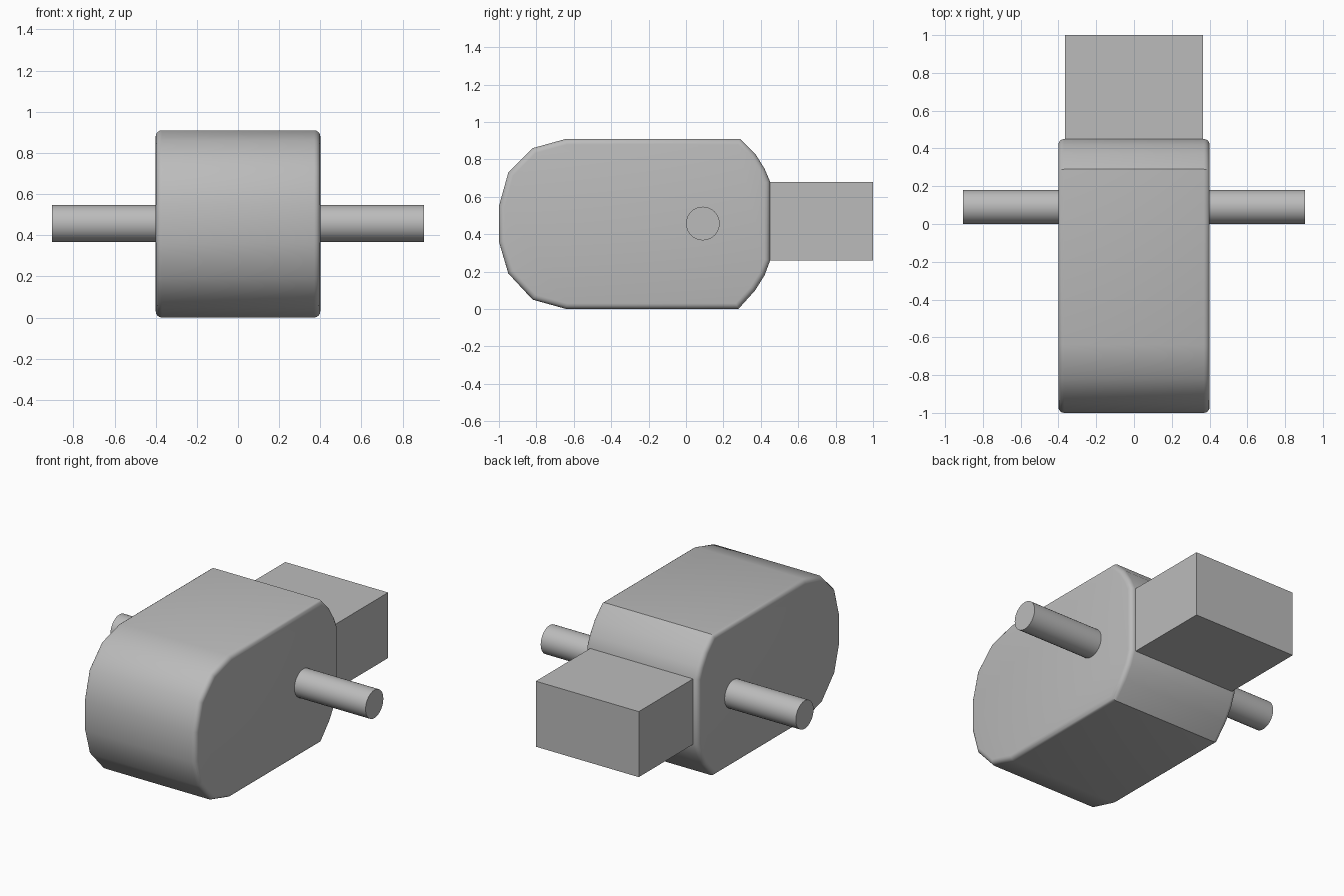
import bpy, bmesh, math

cube = bpy.data.objects.get("Cube")
if cube:
    bpy.data.objects.remove(cube, do_unlink=True)

grey = bpy.data.materials.new("plain grey")
grey.use_nodes = True
colour = (0.5, 0.5, 0.5, 1)
grey.diffuse_color = colour
grey.node_tree.nodes["Principled BSDF"].inputs["Base Color"].default_value = colour


def finish(obj, name, angle=30):
    obj.name = name
    obj.data.materials.append(grey)
    bpy.ops.object.select_all(action="DESELECT")
    obj.select_set(True)
    bpy.context.view_layer.objects.active = obj
    for mod in list(obj.modifiers):
        bpy.ops.object.modifier_apply(modifier=mod.name)
    bpy.ops.object.shade_smooth_by_angle(angle=math.radians(angle))


# Body: rounded side profile (y, z) extruded across the width
HALF_WIDTH = 0.4
profile = [(-1, 0.36), (-0.95, 0.19), (-0.82, 0.05), (-0.64, 0),
           (0.28, 0), (0.37, 0.10), (0.42, 0.18), (0.45, 0.26),
           (0.45, 0.68), (0.42, 0.75), (0.37, 0.83), (0.29, 0.91),
           (-0.64, 0.91), (-0.82, 0.86), (-0.95, 0.73), (-1, 0.55)]
bm = bmesh.new()
face = bm.faces.new([bm.verts.new((-HALF_WIDTH, y, z)) for y, z in profile])
side = bmesh.ops.extrude_face_region(bm, geom=[face])
moved = [v for v in side["geom"] if isinstance(v, bmesh.types.BMVert)]
bmesh.ops.translate(bm, vec=(2 * HALF_WIDTH, 0, 0), verts=moved)
bmesh.ops.recalc_face_normals(bm, faces=bm.faces)
mesh = bpy.data.meshes.new("body")
bm.to_mesh(mesh)
bm.free()
body = bpy.data.objects.new("body", mesh)
bpy.context.collection.objects.link(body)

# Soft rim around both flat sides
rim = body.modifiers.new("rim", "BEVEL")
rim.width = 0.03
rim.segments = 4
rim.limit_method = "ANGLE"
rim.angle_limit = math.radians(70)
finish(body, "body", 35)

# Axle through the body
bpy.ops.mesh.primitive_cylinder_add(vertices=32, radius=0.09, depth=1.81,
                                    location=(0, 0.09, 0.457),
                                    rotation=(0, math.pi / 2, 0))
finish(bpy.context.object, "axle")

# Rear block
bpy.ops.mesh.primitive_cube_add(size=1, location=(0, 0.7, 0.47))
block = bpy.context.object
block.scale = (0.73, 0.6, 0.42)
finish(block, "rear_block")
